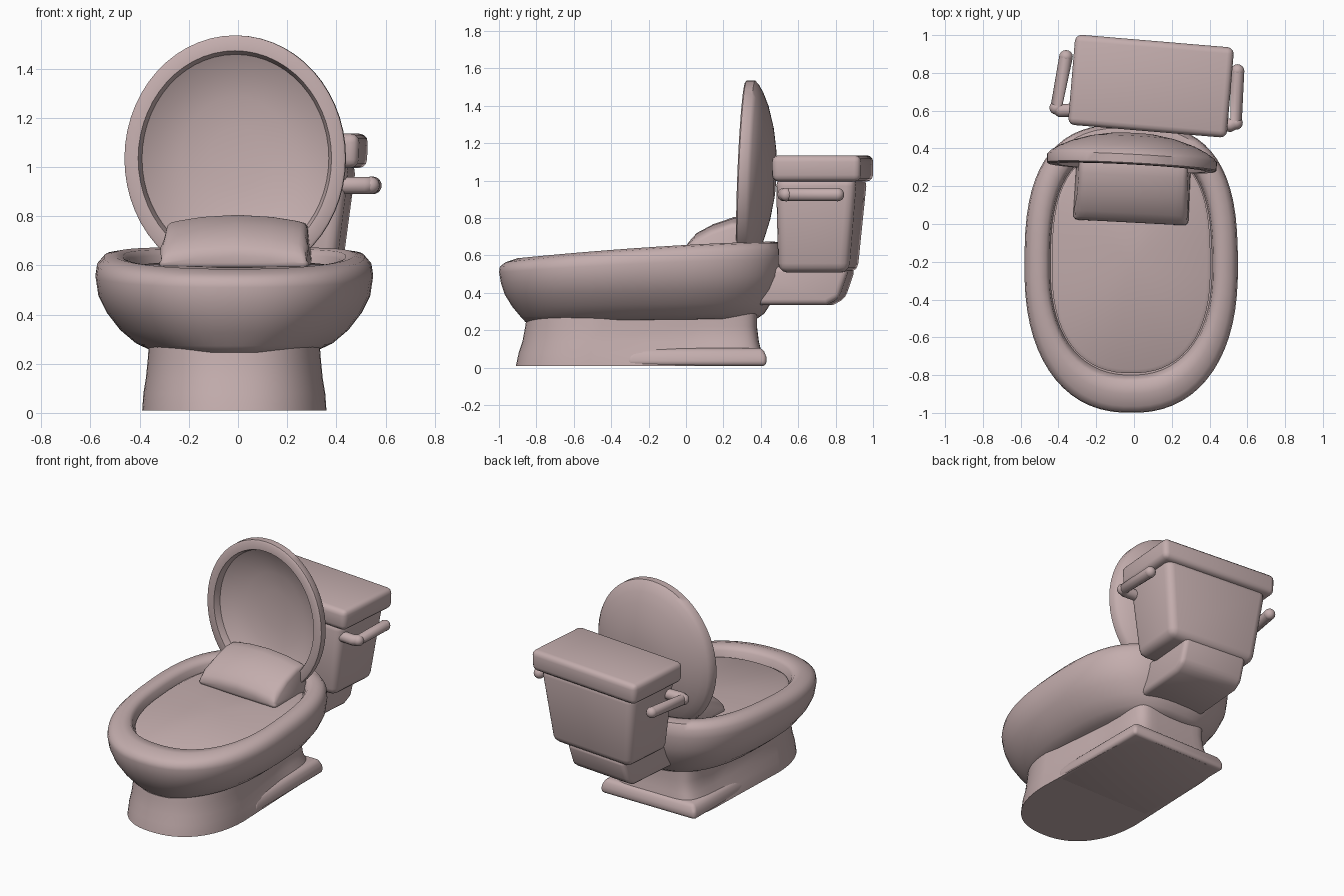
import bpy, bmesh, math
from mathutils import Vector

if "Cube" in bpy.data.objects:
    bpy.data.objects.remove(bpy.data.objects["Cube"])

mat = bpy.data.materials.new("dusty_pink")
mat.diffuse_color = (0.55, 0.42, 0.42, 1)
mat.use_nodes = True
mat.node_tree.nodes["Principled BSDF"].inputs["Base Color"].default_value = mat.diffuse_color


def finish(ob, angle=40):
    """Assign the colour and smooth everything but sharp edges."""
    ob.data.materials.clear()
    ob.data.materials.append(mat)
    bpy.ops.object.select_all(action='DESELECT')
    ob.select_set(True)
    bpy.context.view_layer.objects.active = ob
    bpy.ops.object.shade_smooth_by_angle(angle=math.radians(angle))
    return ob


def loft(name, rings, bevel=0, segs=3, angle=40, loc=(0, 0, 0), rot=0):
    """Skin a list of equal-length rings, cap both ends, optionally round edges."""
    bm = bmesh.new()
    loops = [[bm.verts.new(p) for p in r] for r in rings]
    n = len(loops[0])
    for a, b in zip(loops, loops[1:]):
        for i in range(n):
            j = (i + 1) % n
            bm.faces.new((a[i], a[j], b[j], b[i]))
    for end in (loops[0], loops[-1]):
        if n < 10:
            bm.faces.new(end)
        else:
            c = bm.verts.new(sum((v.co for v in end), Vector()) / n)
            for i in range(n):
                bm.faces.new((end[i], end[(i + 1) % n], c))
    bmesh.ops.recalc_face_normals(bm, faces=bm.faces)
    if bevel:
        edges = [e for e in bm.edges if e.calc_face_angle(0) > 0.5]
        bmesh.ops.bevel(bm, geom=edges, offset=bevel, segments=segs, profile=0.5,
                        affect='EDGES', clamp_overlap=True)
    me = bpy.data.meshes.new(name)
    bm.to_mesh(me)
    bm.free()
    ob = bpy.data.objects.new(name, me)
    bpy.context.collection.objects.link(ob)
    ob.location, ob.rotation_euler = loc, (0, 0, rot)
    return finish(ob, angle)


def oval(rx, y0, y1, mid, nf, nb, zfun, cx=-0.015, n=64):
    """Horizontal superellipse ring with different front and back roundness."""
    pts = []
    for i in range(n):
        a = 2 * math.pi * (i + 0.5) / n
        c, s = math.cos(a), math.sin(a)
        e = 2 / (nb if s > 0 else nf)
        x = math.copysign(abs(c) ** e, c) * rx
        y = mid + abs(s) ** e * ((y1 - mid) if s > 0 else (y0 - mid))
        pts.append((cx + x, y, zfun(y)))
    return pts


def box_ring(w, y0, y1, z):
    return [(-w, y0, z), (w, y0, z), (w, y1, z), (-w, y1, z)]


def ball(name, loc, scale):
    bpy.ops.mesh.primitive_uv_sphere_add(segments=16, ring_count=10, radius=1, location=loc)
    ob = bpy.context.object
    ob.name, ob.scale = name, scale
    finish(ob)


# bowl with thick rolled rim and a filled, sloping top surface
def slope(zf, zb):
    return lambda y: zf + (zb - zf) * (1 - (1 - min(1, max(0, (y + 1) / 1.55))) ** 1.6)


bowl = [(.34, -.86, .38, .242, .262), (.40, -.885, .42, .27, .29), (.465, -.93, .455, .325, .345),
        (.52, -.97, .495, .39, .42), (.553, -.99, .52, .45, .49), (.565, -1, .53, .51, .58),
        (.558, -.996, .527, .54, .632), (.53, -.965, .51, .56, .668), (.485, -.90, .47, .575, .675),
        (.452, -.835, .43, .568, .668), (.435, -.815, .41, .545, .645), (.428, -.80, .40, .49, .595)]
loft("bowl", [oval(rx, y0, y1, -.235, 2.3, 2.8, slope(zf, zb)) for rx, y0, y1, zf, zb in bowl],
     angle=50)

# mattress-like inset slightly inside the rim
loft("inner_cover", [oval(rx, y0, y1, -.235, 2.35, 2.9, slope(zf, zb)) for rx, y0, y1, zf, zb in
                     [(.42, -.79, .39, .47, .57), (.42, -.79, .39, .505, .607), (.40, -.77, .37, .515, .617)]])


# pedestal: round front, square back that narrows above the foot
def pedestal_ring(rx, y0, y1, z, pinch):
    ring = oval(rx, y0, y1, -.42, 2.3, 8, lambda y: z)
    return [(x * (1 - pinch * min(1, max(0, (y + .45) / .5))), y, z) for x, y, z in ring]


loft("pedestal", [pedestal_ring(*r) for r in
                  [(.375, -.91, .415, .01, .05), (.37, -.895, .405, .08, .09),
                   (.36, -.875, .39, .14, .16), (.352, -.86, .38, .22, .17),
                   (.345, -.845, .38, .32, .15)]])
foot = [(.36, -.32, .43, .009), (.36, -.31, .43, .06), (.335, -.28, .41, .105)]
loft("pedestal_foot", [box_ring(*r) for r in foot], bevel=.022, loc=(-.008, 0, 0))

# raised oval lid: domed back, hollow front
lid = [(.25, .47), (.5, .45), (.73, .418), (.87, .388), (.96, .362), (1, .342), (1, .297),
       (.98, .29), (.875, .29), (.855, .315), (.845, .335), (.7, .375), (.5, .402), (.25, .42)]
rings = []
for s, d in lid:
    ring = []
    for i in range(56):
        a = 2 * math.pi * i / 56
        x, z = .45 * s * math.cos(a), .5 * s * math.sin(a)
        ring.append((x, d + .04 * z, z))
    rings.append(ring)
loft("lid", rings, angle=45, loc=(-.028, 0.008, 1.035), rot=math.radians(-3))

# pillow leaning against the lid, crowned across its width
rings = []
for x in (-.305, -.25, -.15, 0, .15, .25, .305):
    k = 1 - (x / .305) ** 2
    ring = []
    for y, z in [(0, .585), (0, .665), (.05, .72), (.14, .768), (.25, .805), (.34, .805), (.34, .585)]:
        ring.append((x * (1 - .06 * (z > .7)), y, z - (1 - k) * .035 * (z > .6)))
    rings.append(ring)
loft("pillow", rings, bevel=.03, loc=(-.018, .008, 0), rot=math.radians(-3))

# tank, its cover and the neck below, all turned slightly
TURN = math.radians(-4.8)
CENTRE = (.09, .73, 0)
loft("tank", [box_ring(.315, -.215, .165, .508), box_ring(.38, -.222, .212, 1.02)],
     bevel=.05, loc=CENTRE, rot=TURN)
loft("tank_cover", [box_ring(.418, -.238, .238, .995), box_ring(.423, -.24, .24, 1.135)],
     bevel=.035, loc=CENTRE, rot=TURN)
neck = [(-.36, .335), (.04, .335), (.105, .37), (.15, .50), (.15, .54), (-.36, .54)]
loft("tank_neck", [[(x, y, z) for y, z in neck] for x in (-.23, .23)],
     bevel=.03, loc=(.06, .73, 0), rot=TURN)

# side handles: a post near the front with a bar running back
for name, path in (("right_handle", [(.42, .53), (.51, .523), (.54, .535), (.548, .81)]),
                   ("left_handle", [(-.27, .605), (-.39, .60), (-.412, .615), (-.36, .885)])):
    cu = bpy.data.curves.new(name, 'CURVE')
    cu.dimensions = '3D'
    cu.bevel_depth, cu.bevel_resolution, cu.use_fill_caps = .036, 3, True
    sp = cu.splines.new('POLY')
    sp.points.add(len(path) - 1)
    for p, (x, y) in zip(sp.points, path):
        p.co = (x, y, .925, 1)
    tube = bpy.data.objects.new(name, cu)
    bpy.context.collection.objects.link(tube)
    bpy.ops.object.select_all(action='DESELECT')
    tube.select_set(True)
    bpy.context.view_layer.objects.active = tube
    bpy.ops.object.convert(target='MESH')
    finish(bpy.context.object, 60)
    ball(name + "_tip", (*path[3], .925), (.036, .036, .036))
    ball(name + "_elbow", (*path[2], .925), (.036, .036, .036))
